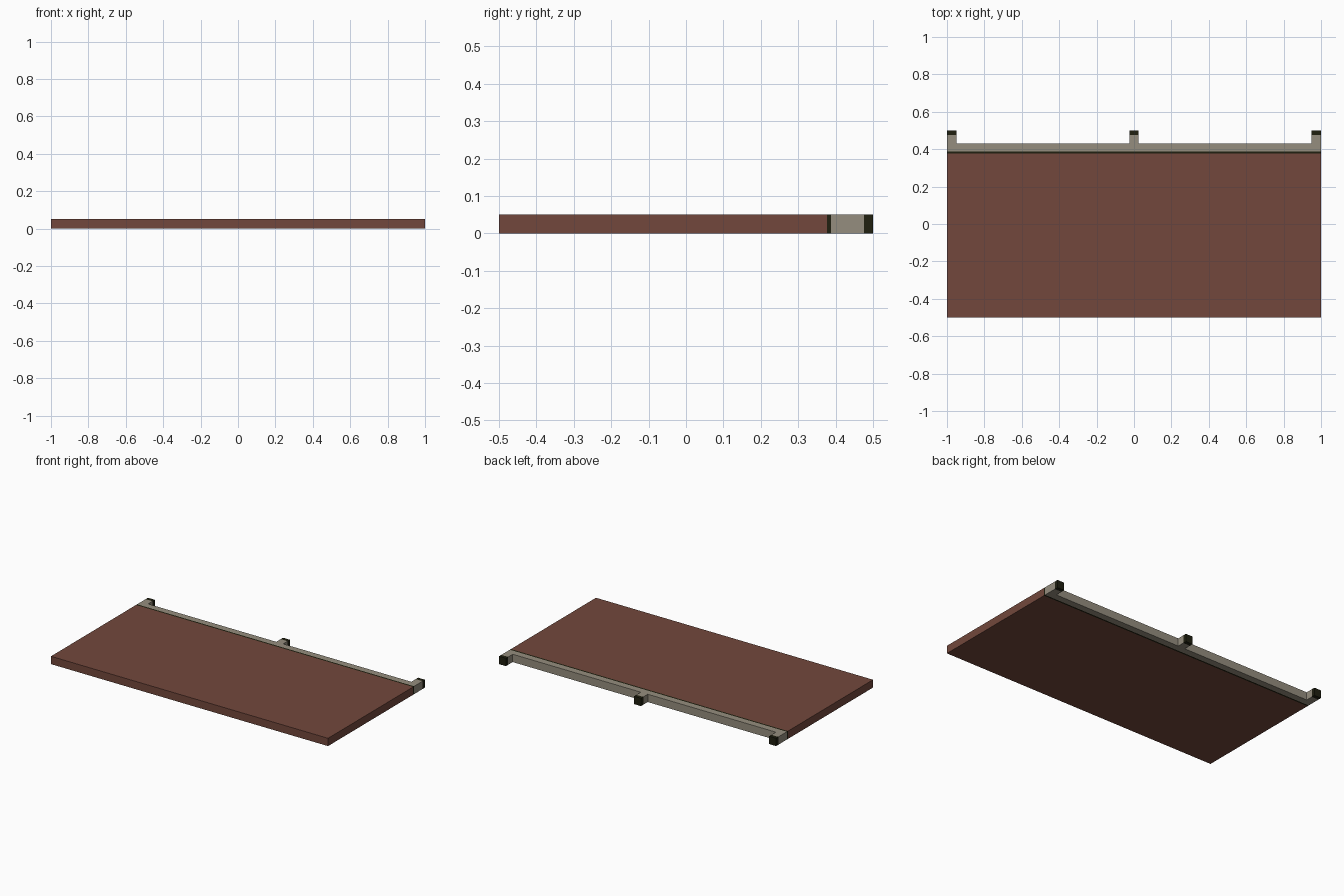
import bpy

if "Cube" in bpy.data.objects:
    bpy.data.objects.remove(bpy.data.objects["Cube"])


def material(name, rgb):
    m = bpy.data.materials.new(name)
    m.diffuse_color = (*rgb, 1.0)
    m.use_nodes = True
    m.node_tree.nodes["Principled BSDF"].inputs["Base Color"].default_value = m.diffuse_color
    return m


brown = material("red brown", (0.17, 0.064, 0.045))
grey = material("stone grey", (0.30, 0.27, 0.21))
dark = material("dark olive", (0.014, 0.014, 0.005))

HEIGHT = 0.051
POST_W = 0.05


def box(name, x0, x1, y0, y1, mat):
    bpy.ops.mesh.primitive_cube_add(
        size=1, location=((x0 + x1) / 2, (y0 + y1) / 2, HEIGHT / 2))
    ob = bpy.context.object
    ob.name = name
    ob.scale = (x1 - x0, y1 - y0, HEIGHT)
    bpy.ops.object.transform_apply(location=False, rotation=False, scale=True)
    ob.data.materials.append(mat)
    return ob


# Main slab, dark seam and rear rail
box("slab", -1, 1, -0.5, 0.377, brown)
box("seam", -1, 1, 0.377, 0.388, dark)
box("rail", -1, 1, 0.388, 0.43, grey)

# Three pegs behind the rail, each with a dark end cap
for label, x in (("left", -1 + POST_W / 2), ("middle", 0), ("right", 1 - POST_W / 2)):
    x0, x1 = x - POST_W / 2, x + POST_W / 2
    box(label + "_peg", x0, x1, 0.43, 0.476, grey)
    box(label + "_peg_cap", x0, x1, 0.476, 0.5, dark)
